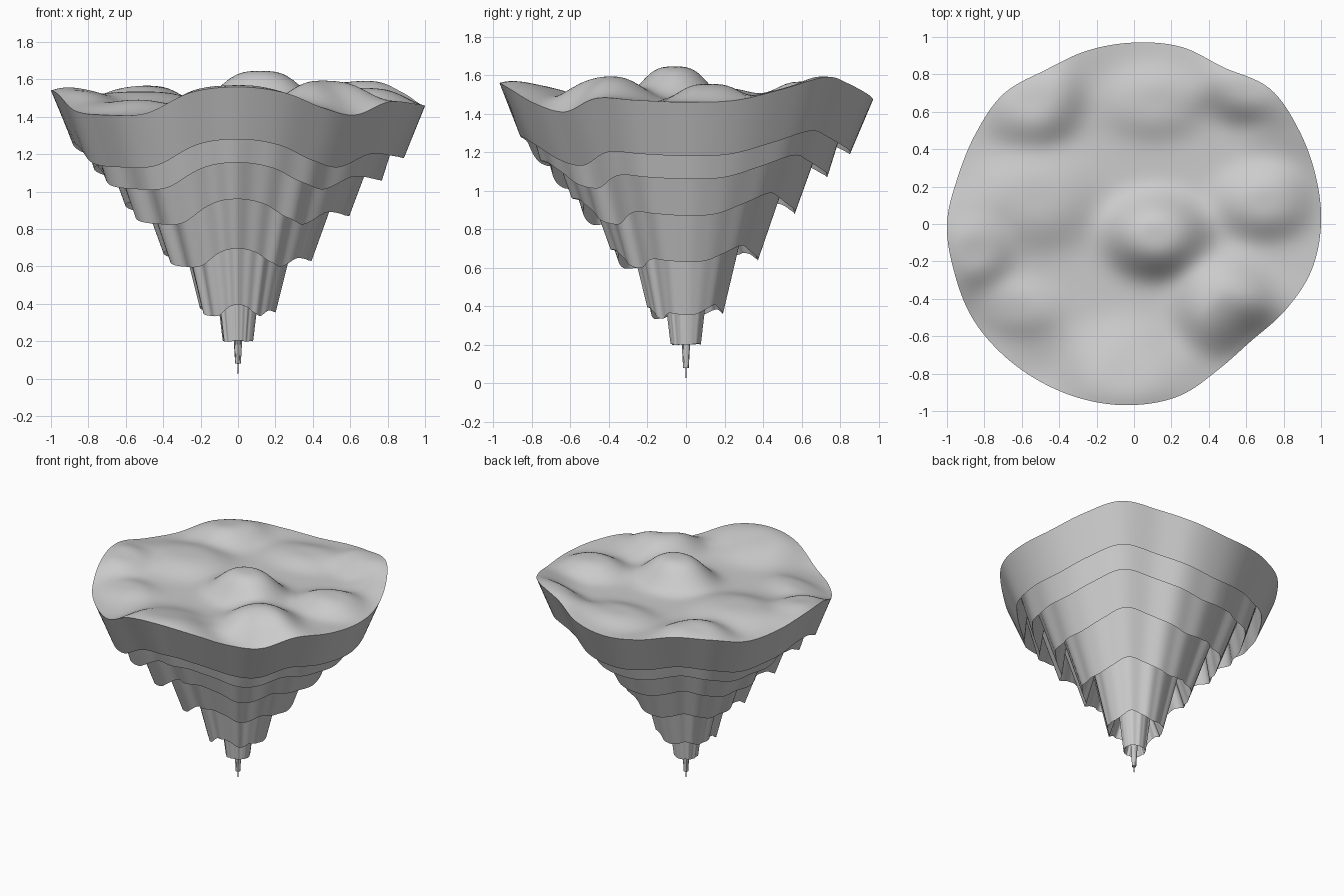
import bpy, bmesh, math

if "Cube" in bpy.data.objects:
    bpy.data.objects.remove(bpy.data.objects["Cube"])

N = 192          # segments around
TOP_RINGS = 40   # rings across the terrain

# outline radius and rim height, every 15 degrees from +x counter-clockwise
RADIUS = [1.0, 1.005, 1.015, 1.025, .965, .98, .97, .96, .95, .985, .975, .975,
          1.0, .995, 1.0, .99, .98, .975, .968, .95, .90, .885, .93, .98]
RIM = [1.46, 1.47, 1.53, 1.59, 1.56, 1.50, 1.47, 1.49, 1.53, 1.52, 1.47, 1.49,
       1.54, 1.52, 1.43, 1.41, 1.42, 1.53, 1.56, 1.53, 1.45, 1.41, 1.48, 1.47]

# flat-topped hills: x, y, width x, width y, height
HILLS = [(.12, -.06, .25, .20, .18), (.70, .12, .24, .18, .09), (.48, -.43, .24, .24, .13),
         (-.55, .65, .24, .21, .12), (-.52, .14, .30, .25, .07), (.1, .65, .27, .18, .05),
         (-.85, -.15, .18, .16, .06), (.62, .72, .22, .16, .09), (-.05, -.8, .28, .25, .07),
         (-.62, -.45, .22, .14, .03)]

# overlapping rock skirts: top radius, top height, bottom radius, bottom height,
# share of the rim's waviness
SKIRTS = [(.81, 1.20, .765, 1.06, .95), (.665, 1.07, .59, .87, .9), (.49, .91, .39, .63, .65),
          (.275, .66, .20, .355, .4), (.10, .365, .08, .20, .05), (.022, .20, .015, .08, 0)]
TUCK = .18       # how far each skirt reaches up behind the one above


def around(table, a):
    """Smooth periodic interpolation of a table by angle."""
    t = a / (2 * math.pi) * len(table)
    i, f = int(t), t - int(t)
    p0, p1, p2, p3 = (table[(i + k) % len(table)] for k in (-1, 0, 1, 2))
    return p1 + .5 * f * (p2 - p0 + f * (2*p0 - 5*p1 + 4*p2 - p3 + f * (3*(p1 - p2) + p3 - p0)))


def terrain(x, y):
    return 1.465 + sum(h * math.exp(-(((x - cx) / wx) ** 2 + ((y - cy) / wy) ** 2) ** 1.6)
                       for cx, cy, wx, wy, h in HILLS)


def flute(a):
    """Vertical columns, faint on the back right side."""
    amp = .028 * (1 - math.cos(a - math.pi / 4)) / 2 + .004
    return amp * (math.sin(11 * a) + .6 * math.sin(19 * a + 1))


bm = bmesh.new()
angles = [2 * math.pi * i / N for i in range(N)]
rings = []

# terrain rings
for k in range(1, TOP_RINGS + 1):
    f = k / TOP_RINGS
    s = min(1, max(0, (f - .65) / .35))
    s = s * s * (3 - 2 * s)
    ring = []
    for a in angles:
        R = around(RADIUS, a)
        c, d = math.cos(a), math.sin(a)
        z = terrain(f * R * c, f * R * d) + s * (around(RIM, a) - terrain(R * c, R * d))
        ring.append(bm.verts.new((f * R * c, f * R * d, z)))
    rings.append(ring)

# rock profile: wall bottoms with deep grooves between the skirts
steps = [(.885, 1.18, 1)]
for rt, zt, rb, zb, w in SKIRTS:
    slope = (rt - rb) / (zt - zb)
    up = min(TUCK, (zt - zb) * 1.2)
    steps += [(rt + slope * up, zt + up, w), (rb, zb, w)]
steps.append((.004, .08, 0))

for n, (r, z, w) in enumerate(steps):
    depth = min(1, (n + 1) / 5)
    ring = []
    for a in angles:
        rr = r * (1 + (around(RADIUS, a) - 1) * 1.2 + flute(a) * depth)
        ring.append(bm.verts.new((rr * math.cos(a), rr * math.sin(a),
                                  z + w * (around(RIM, a) - 1.46))))
    rings.append(ring)

# skin
for lo, hi in zip(rings, rings[1:]):
    for i in range(N):
        j = (i + 1) % N
        bm.faces.new((lo[i], hi[i], hi[j], lo[j]))
centre = bm.verts.new((0, 0, terrain(0, 0)))
tip = bm.verts.new((0, 0, 0))
for i in range(N):
    j = (i + 1) % N
    bm.faces.new((centre, rings[0][i], rings[0][j]))
    bm.faces.new((tip, rings[-1][j], rings[-1][i]))
bmesh.ops.recalc_face_normals(bm, faces=bm.faces)

mesh = bpy.data.meshes.new("floating_island")
bm.to_mesh(mesh)
bm.free()
island = bpy.data.objects.new("floating_island", mesh)
bpy.context.collection.objects.link(island)
bpy.context.view_layer.objects.active = island
island.select_set(True)
bpy.ops.object.shade_smooth_by_angle(angle=math.radians(45))
